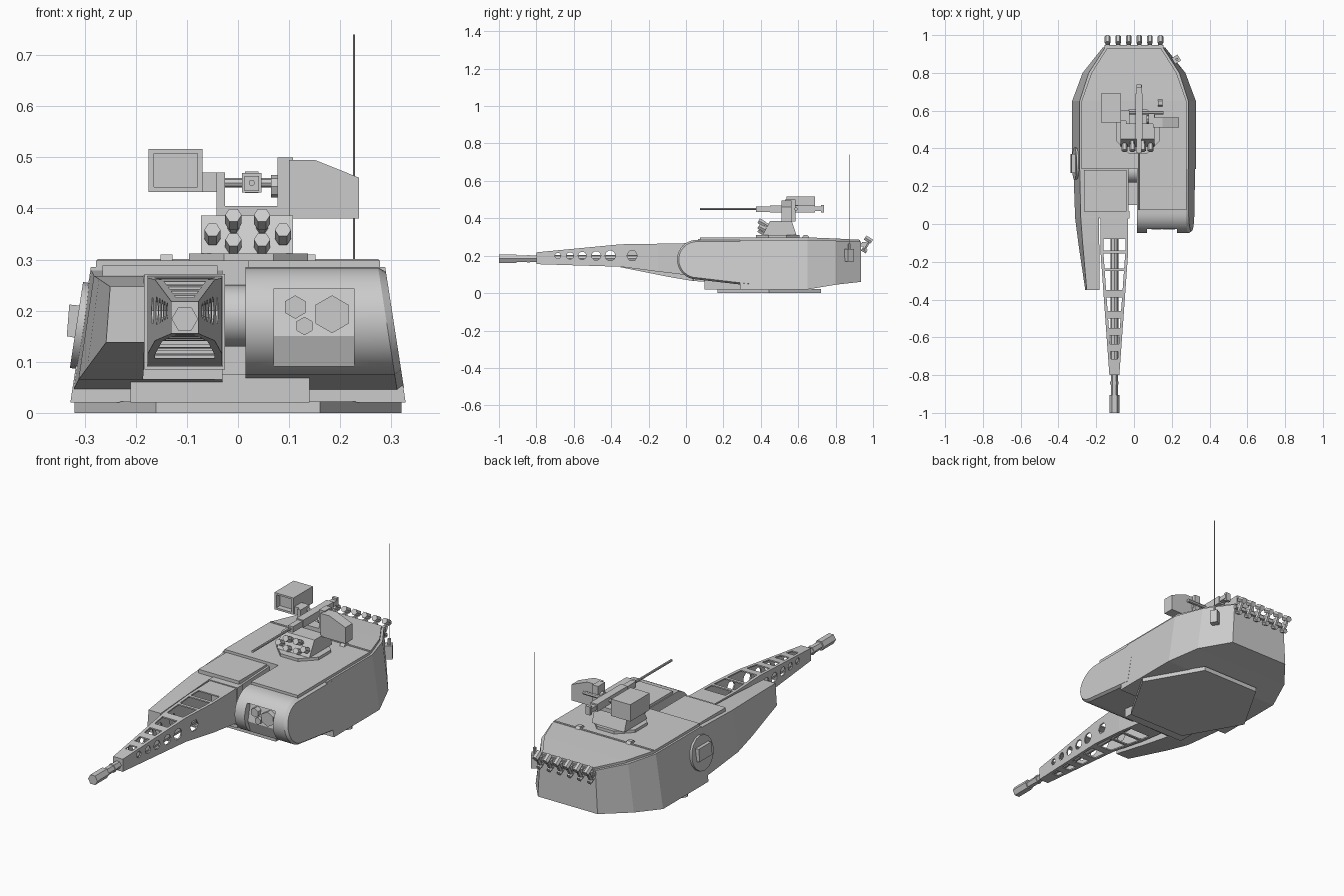
import bpy, bmesh, math
from mathutils import Vector


def loft(name, secs, caps=True):
    """Skin a list of equal-length point loops."""
    bm = bmesh.new()
    rows = [[bm.verts.new(p) for p in s] for s in secs]
    n = len(rows[0])
    for a, b in zip(rows, rows[1:]):
        for i in range(n):
            j = (i + 1) % n
            bm.faces.new((a[i], a[j], b[j], b[i]))
    if caps:
        bm.faces.new(rows[0])
        bm.faces.new(rows[-1])
    bmesh.ops.recalc_face_normals(bm, faces=bm.faces)
    me = bpy.data.meshes.new(name)
    bm.to_mesh(me)
    bm.free()
    ob = bpy.data.objects.new(name, me)
    bpy.context.collection.objects.link(ob)
    return ob


def rect(y, x0, x1, z0, z1):
    return [(x0, y, z0), (x1, y, z0), (x1, y, z1), (x0, y, z1)]


def box(name, x0, x1, y0, y1, z0, z1):
    return loft(name, [rect(y0, x0, x1, z0, z1), rect(y1, x0, x1, z0, z1)])


def prism_x(name, x0, x1, prof):
    return loft(name, [[(x, y, z) for y, z in prof] for x in (x0, x1)])


def tube(name, p0, p1, r, n=6, phase=0.0):
    p0, p1 = Vector(p0), Vector(p1)
    d = (p1 - p0).normalized()
    u = d.cross(Vector((0, 0, 1)))
    u = u.normalized() if u.length > 1e-4 else Vector((1, 0, 0))
    v = u.cross(d)
    ang = [2 * math.pi * i / n + phase for i in range(n)]
    ob = loft(name, [[p + r * (math.cos(a) * u + math.sin(a) * v) for a in ang] for p in (p0, p1)])
    if n > 12:
        smooth(ob)
    return ob


def smooth(ob):
    bpy.ops.object.select_all(action='DESELECT')
    ob.select_set(True)
    bpy.context.view_layer.objects.active = ob
    bpy.ops.object.shade_smooth_by_angle(angle=math.radians(30))


def cut(ob, cutters, wall=0):
    """Optional wall thickness, then subtract the cutters and bake the result."""
    if wall:
        m = ob.modifiers.new("wall", 'SOLIDIFY')
        m.thickness, m.offset = wall, -1
    for c in cutters:
        c.hide_render = True
        m = ob.modifiers.new("cut", 'BOOLEAN')
        m.object, m.operation, m.solver = c, 'DIFFERENCE', 'EXACT'
    dg = bpy.context.evaluated_depsgraph_get()
    me = bpy.data.meshes.new_from_object(ob.evaluated_get(dg))
    ob.modifiers.clear()
    ob.data = me
    for c in cutters:
        bpy.data.objects.remove(c)


# Turret ring and lower skirt
tube("turret_ring", (0, 0.445, 0), (0, 0.445, 0.022), 0.32)
box("ring_skirt", -0.21, 0.14, 0.10, 0.32, 0.02, 0.075)

# Main hull: y, bottom half width, bottom z, top half width, top z
loft("hull", [[(-b, y, zb), (b, y, zb), (t, y, zt), (-t, y, zt)] for y, b, zb, t, zt in (
    (0.29, 0.328, 0.02, 0.288, 0.285), (0.65, 0.328, 0.02, 0.288, 0.285),
    (0.80, 0.272, 0.045, 0.24, 0.28), (0.935, 0.165, 0.06, 0.153, 0.275))])

# Roof plates
loft("roof_plate", [rect(y, -w, w, z - 0.013, z) for y, w, z in (
    (0.29, 0.278, 0.298), (0.65, 0.278, 0.298), (0.80, 0.225, 0.292), (0.93, 0.143, 0.285))])
box("right_roof_plate", 0.02, 0.278, 0.075, 0.29, 0.283, 0.298)
box("rear_roof_seam", -0.275, 0.275, 0.645, 0.655, 0.29, 0.301)
for x in (-0.14, 0.14):
    prism_x("roof_stop", x - 0.012, x + 0.012, [(0.62, 0.297), (0.66, 0.297), (0.65, 0.31), (0.63, 0.31)])

# Rounded right front housing with chamfered outer rim
cy, cz, r = 0.058, 0.179, 0.106


def stadium(k, xf):
    pts = [(cy + k * r * math.cos(a), cz + k * r * math.sin(a))
           for a in [math.pi * (0.5 + i / 16) for i in range(17)]]
    pts += [(0.34, 0.04 + (1 - k) * r), (0.34, cz + k * r)]
    return [(xf(z), y, z) for y, z in pts]


side = lambda z: 0.288 + (0.285 - z) * 0.155
nose = loft("right_nose", [stadium(1, lambda z: 0.015), stadium(1, lambda z: side(z) - 0.014),
                           stadium(0.91, side)])
cut(nose, [prism_x("window_cutter", 0.07, 0.227, [
    (-0.1, 0.243), (0.0, 0.243), (-0.022, 0.15), (0.01, 0.06), (-0.1, 0.06)])])
smooth(nose)
for x, z, rad in ((0.112, 0.207, 0.023), (0.184, 0.193, 0.037), (0.13, 0.17, 0.018)):
    tube("sight_lens", (x, 0.01, z), (x, -0.03, z), rad, 6, math.pi / 2)

# Left front housing running into the wedge fairing
loft("left_fairing", [[(ob, y, zb), (xi, y, zb), (xi, y, zt), (ot, y, zt)]
     for y, ob, ot, xi, zb, zt in (
    (0.32, -0.322, -0.288, -0.03, 0.045, 0.28), (0.04, -0.312, -0.282, -0.03, 0.065, 0.268),
    (0.035, -0.312, -0.282, -0.186, 0.065, 0.268), (-0.1, -0.295, -0.272, -0.184, 0.088, 0.262),
    (-0.35, -0.258, -0.25, -0.183, 0.138, 0.247))])
box("gun_cover", -0.265, -0.04, 0.065, 0.285, 0.265, 0.288)
tube("trunnion", (-0.035, 0.28, 0.19), (0.02, 0.28, 0.19), 0.06, 16)

# Perforated gun shroud
gx = -0.104
half = lambda y: 0.073 if y > -0.15 else 0.073 + (y + 0.15) * 0.0465 / 0.65
shroud = loft("gun_shroud", [rect(y, gx - half(y), gx + half(y), z0, z1) for y, z0, z1 in (
    (0.06, 0.09, 0.268), (-0.15, 0.115, 0.264), (-0.35, 0.141, 0.261), (-0.8, 0.155, 0.218))], False)
slots, holes = [], []
for y0, y1 in ((-0.14, -0.08), (-0.235, -0.155), (-0.35, -0.25), (-0.46, -0.39),
               (-0.55, -0.50), (-0.635, -0.59), (-0.715, -0.675)):
    w0, w1 = half(y0) - 0.015, half(y1) - 0.015
    slots.append(loft("slot_cutter", [rect(y0, gx - w0, gx + w0, 0, 0.4), rect(y1, gx - w1, gx + w1, 0, 0.4)]))
for y, rad in ((-0.685, 0.016), (-0.62, 0.019), (-0.555, 0.022), (-0.48, 0.025), (-0.405, 0.028), (-0.288, 0.029)):
    holes.append(tube("hole_cutter", (-0.3, y, 0.2), (0.1, y, 0.2), rad, 6 if y > -0.3 else 10))
cut(shroud, slots + holes, 0.009)
box("shroud_cap", gx - 0.027, gx + 0.027, -0.80, -0.79, 0.155, 0.218)
frame = loft("shroud_frame", [rect(y, -0.183, -0.025, 0.085, 0.272) for y in (0.07, 0.03)], False)
cut(frame, [], 0.008)

# Gun barrel and muzzle
for nm, y0, y1, rad in (("gun_barrel", 0.05, -0.79, 0.021), ("muzzle_neck", -0.79, -0.91, 0.019),
                        ("muzzle_collar", -0.835, -0.85, 0.022), ("muzzle_brake", -0.905, -1.0, 0.026)):
    tube(nm, (gx, y0, 0.184), (gx, y1, 0.184), rad, 8 if nm == "gun_barrel" else 6)

# Left side port
tube("side_port", (-0.29, 0.32, 0.168), (-0.316, 0.32, 0.172), 0.085, 16)
loft("side_sensor", [[(-0.335, y, 0.15), (-0.295, y, 0.143), (-0.29, y, 0.208), (-0.33, y, 0.212)]
                     for y in (0.27, 0.37)])

# Weapon station base
wx = 0.021
tube("station_ring", (wx, 0.49, 0.295), (wx, 0.49, 0.312), 0.126, 8, math.pi / 8)
prism_x("station_body", -0.072, 0.108, [(0.41, 0.312), (0.45, 0.386), (0.565, 0.386), (0.59, 0.312)])
for x, z in ((-0.009, 0.385), (0.047, 0.385), (-0.05, 0.356), (0.088, 0.356), (-0.009, 0.337), (0.047, 0.337)):
    tube("smoke_tube", (x, 0.46, z - 0.035), (x, 0.405, z - 0.008), 0.012)
    tube("smoke_tube_head", (x, 0.42, z - 0.015), (x, 0.388, z + 0.002), 0.016)

# Weapon station yoke
box("yoke_base", -0.042, 0.108, 0.53, 0.585, 0.384, 0.405)
box("yoke_left_arm", -0.042, -0.025, 0.53, 0.585, 0.39, 0.47)
box("yoke_right_arm", 0.077, 0.108, 0.53, 0.585, 0.39, 0.50)
box("camera_bracket", -0.075, -0.025, 0.545, 0.60, 0.432, 0.47)
tube("yoke_shaft", (-0.03, 0.588, 0.45), (0.155, 0.588, 0.45), 0.009, 8)
tube("yoke_pivot", (0.065, 0.555, 0.443), (0.11, 0.555, 0.443), 0.022, 8)

# Roof machine gun
tube("mg_barrel", (0.027, 0.075, 0.45), (0.027, 0.42, 0.45), 0.006, 8)
box("mg_jacket", 0.013, 0.041, 0.375, 0.46, 0.434, 0.463)
box("mg_receiver", 0.008, 0.046, 0.45, 0.69, 0.431, 0.469)
box("mg_grip_plate", 0.012, 0.042, 0.69, 0.735, 0.44, 0.462)
box("mg_grip", 0.014, 0.04, 0.722, 0.738, 0.43, 0.472)

# Camera head with recessed front
cam = box("camera_head", -0.175, -0.069, 0.537, 0.69, 0.432, 0.516)
cut(cam, [box("camera_cutter", -0.164, -0.079, 0.5, 0.565, 0.442, 0.507)])

# Ammunition box
amm = ((0.10, 0.38), (0.237, 0.38), (0.237, 0.46), (0.15, 0.495), (0.10, 0.495))
loft("ammo_box", [[(x, y, z) for x, z in amm] for y in (0.51, 0.565)])

# Rear smoke launchers on a rail
box("launcher_rail", -0.155, 0.155, 0.93, 0.948, 0.25, 0.268)
for i in range(6):
    x = -0.14 + i * 0.056
    box("launcher_bracket", x - 0.008, x + 0.008, 0.94, 0.972, 0.252, 0.272)
    tube("launcher_tube", (x, 0.948, 0.228), (x, 0.978, 0.28), 0.011)
    tube("launcher_head", (x, 0.958, 0.297), (x, 0.993, 0.275), 0.015)
    tube("launcher_foot", (x, 0.94, 0.236), (x, 0.966, 0.222), 0.012)

# Whip antenna
tube("antenna_mount", (0.224, 0.872, 0.168), (0.224, 0.872, 0.235), 0.026, 4, 0.25)
tube("antenna_base", (0.227, 0.872, 0.23), (0.227, 0.872, 0.265), 0.008, 6)
tube("antenna_whip", (0.227, 0.872, 0.26), (0.227, 0.872, 0.74), 0.0018, 6)
